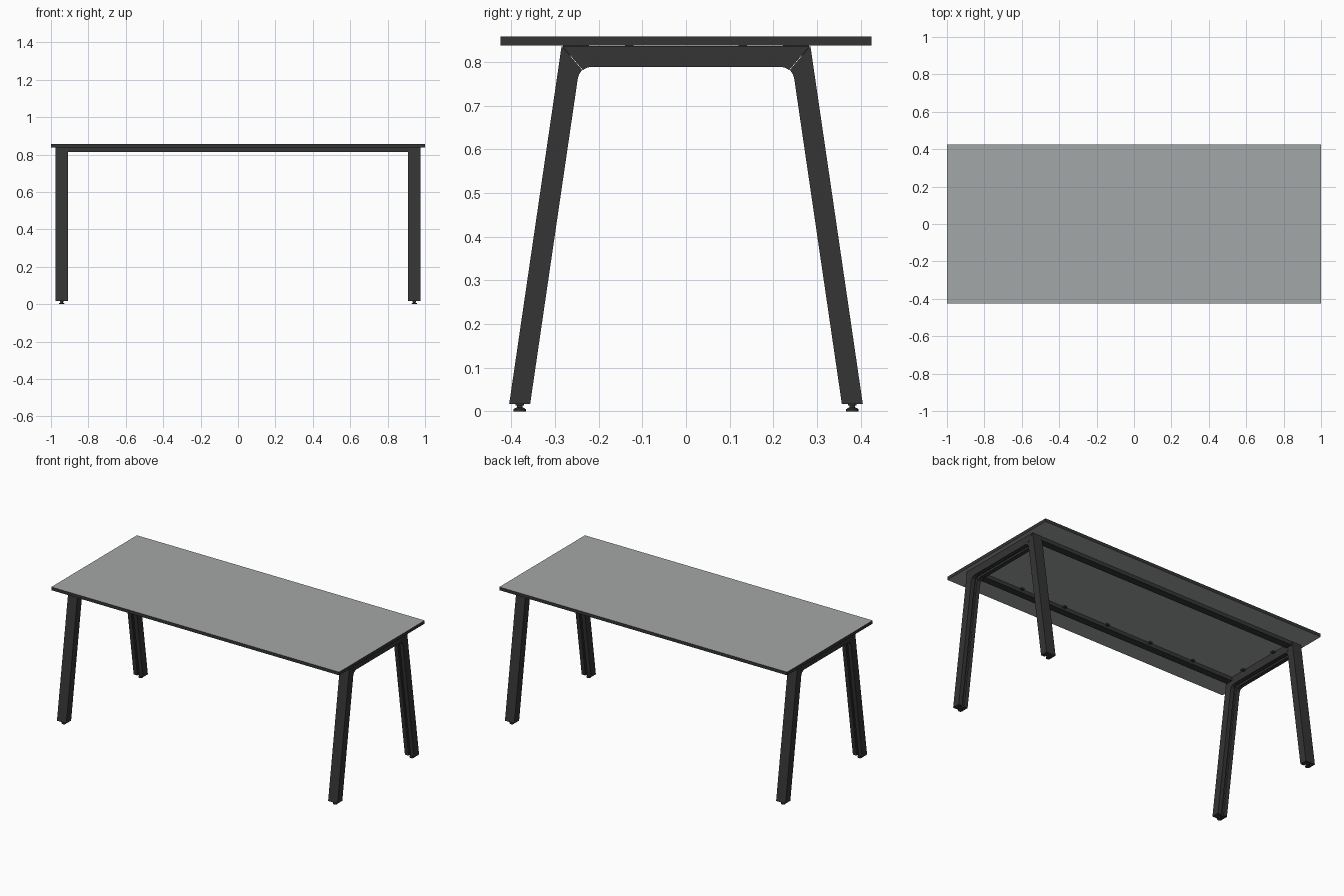
import bpy, bmesh
from mathutils import Vector

if "Cube" in bpy.data.objects:
    bpy.data.objects.remove(bpy.data.objects["Cube"])


def material(name, rgb):
    m = bpy.data.materials.new(name)
    m.diffuse_color = (*rgb, 1)
    m.use_nodes = True
    m.node_tree.nodes["Principled BSDF"].inputs["Base Color"].default_value = m.diffuse_color
    return m


DARK = material("charcoal black", (0.035, 0.035, 0.035))
GREY = material("tabletop grey", (0.37, 0.39, 0.385))


def finish(bm, name, mats=(DARK,)):
    bmesh.ops.recalc_face_normals(bm, faces=bm.faces)
    me = bpy.data.meshes.new(name)
    bm.to_mesh(me)
    bm.free()
    for m in mats:
        me.materials.append(m)
    ob = bpy.data.objects.new(name, me)
    bpy.context.collection.objects.link(ob)
    return ob


def box(name, x0, x1, y0, y1, z0, z1, mats=(DARK,)):
    bm = bmesh.new()
    bmesh.ops.create_cube(bm, size=1)
    for v in bm.verts:
        v.co = ((x0 + x1) / 2 + v.co.x * (x1 - x0),
                (y0 + y1) / 2 + v.co.y * (y1 - y0),
                (z0 + z1) / 2 + v.co.z * (z1 - z0))
    return finish(bm, name, mats)


# Tabletop: grey faces, dark edge band
top = box("tabletop", -1, 1, -0.425, 0.425, 0.838, 0.858, (DARK, GREY))
for p in top.data.polygons:
    p.material_index = 1 if abs(p.normal.z) > 0.5 else 0

# Slotted tube section: (sideways offset, 0 = outer face .. 1 = inner face)
W, S = 0.0325, 0.007
SECTION = [(-W, 0), (W, 0), (W, 1), (S, 1), (S, 0.75), (-S, 0.75), (-S, 1), (-W, 1)]


def sweep(name, x, stations, side=1):
    """Skin the slotted section through (outer, inner) point pairs in the y-z plane."""
    bm = bmesh.new()
    rings = []
    for o, i in stations:
        ring = []
        for dx, t in SECTION:
            p = o.lerp(i, t)
            ring.append(bm.verts.new((x + dx, side * p.x, p.y)))
        rings.append(ring)
    n = len(SECTION)
    for a, b in zip(rings, rings[1:]):
        for k in range(n):
            bm.faces.new((a[k], a[(k + 1) % n], b[(k + 1) % n], b[k]))
    bm.faces.new(rings[0])
    bm.faces.new(rings[-1])
    ob = finish(bm, name)
    bpy.context.view_layer.objects.active = ob
    ob.select_set(True)
    bpy.ops.object.shade_smooth_by_angle(angle=0.5)
    ob.select_set(False)


# Leg and beam guide points (y, z)
foot_out, foot_in = Vector((0.405, 0.017)), Vector((0.357, 0.017))
corner = Vector((0.285, 0.837))
p0, ctrl, p2 = Vector((0.2484, 0.759)), Vector((0.244, 0.789)), Vector((0.214, 0.789))
leg_out = Vector((0.2964, 0.759))
beam_out = Vector((0.214, 0.837))


def fillet(u):
    return p0 * (1 - u) ** 2 + ctrl * 2 * u * (1 - u) + p2 * u ** 2


STEPS = 6
leg = [(foot_out, foot_in)]
half = []
GAP = Vector((0.0015, 0))       # fine mitre joint
for k in range(STEPS + 1):
    f = k / STEPS
    leg.append((leg_out.lerp(corner, f), fillet(f / 2)))
    half.append((corner.lerp(beam_out, f) - GAP, fillet(0.5 + f / 2) - GAP))
flip = lambda v: Vector((-v.x, v.y))
beam = half + [(flip(o), flip(i)) for o, i in reversed(half)]


def levelling_foot(name, x, y):
    bm = bmesh.new()
    prof = [(0.014, 0), (0.014, 0.005), (0.0065, 0.009), (0.0065, 0.013), (0.010, 0.013), (0.010, 0.018)]
    rings = []
    for r, z in prof:
        c = bmesh.ops.create_circle(bm, segments=20, radius=r)["verts"]
        for v in c:
            v.co += Vector((x, y, z))
        rings.append(c)
    for a, b in zip(rings, rings[1:]):
        for k in range(20):
            j = (k + 1) % 20
            bm.faces.new((a[k], a[j], b[j], b[k]))
    bm.faces.new(rings[0])
    bm.faces.new(rings[-1])
    finish(bm, name)


# End frames, feet
for sx, xn in ((-1, "left"), (1, "right")):
    x = sx * 0.9425
    sweep(f"{xn}_end_beam", x, beam)
    for sy, yn in ((-1, "front"), (1, "back")):
        sweep(f"{yn}_{xn}_leg", x, leg, sy)
        levelling_foot(f"{yn}_{xn}_foot", x, sy * 0.381)
    # Fixing tabs on the end beams
    for k, y in enumerate((-0.13, 0.13)):
        xi = sx * 0.903
        box(f"{xn}_beam_tab_{k}", xi - 0.010, xi + 0.010, y - 0.01, y + 0.01, 0.830, 0.838)

# Long rails with fixing tabs along their inner edge
for sy, yn in ((-1, "front"), (1, "back")):
    y0, y1 = sorted((sy * 0.237, sy * 0.282))
    box(f"{yn}_rail", -0.911, 0.911, y0, y1, 0.815, 0.838)
    for k in range(-2, 3):
        x, y = k * 0.31, sy * 0.232
        box(f"{yn}_rail_tab_{k + 2}", x - 0.01, x + 0.01, y - 0.010, y + 0.010, 0.830, 0.838)
